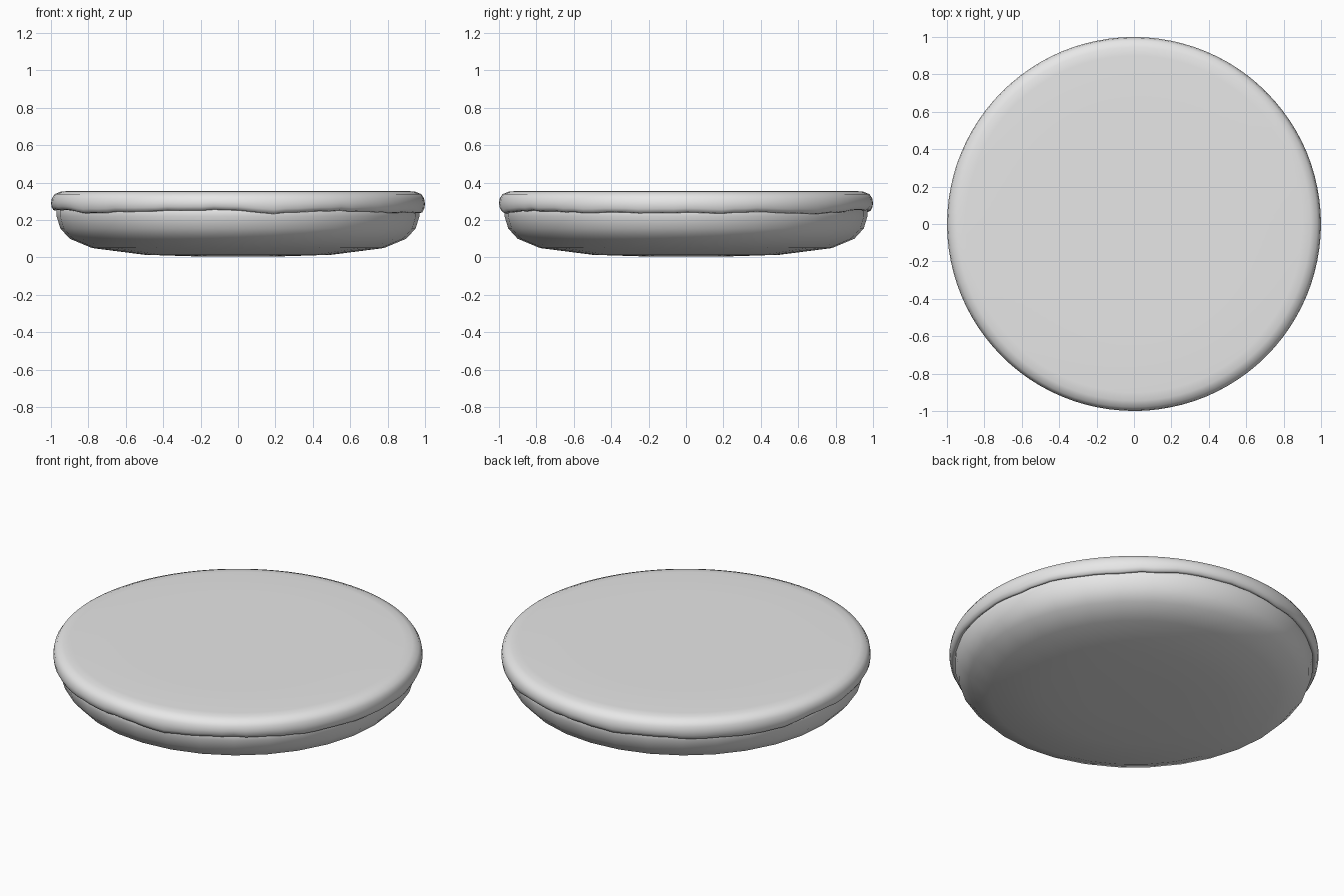
import bpy, bmesh, math, random

if "Cube" in bpy.data.objects:
    bpy.data.objects.remove(bpy.data.objects["Cube"])

random.seed(4)
grey = bpy.data.materials.new("plain grey")
grey.diffuse_color = (0.8, 0.8, 0.8, 1)
grey.use_nodes = True
grey.node_tree.nodes["Principled BSDF"].inputs["Base Color"].default_value = grey.diffuse_color


def lathe(name, profile, sides, wobble=None):
    """Spin (radius, z) points round z; profile starts and ends on the axis."""
    bm = bmesh.new()
    rings = []
    for i, (r, z) in enumerate(profile):
        if r == 0:
            rings.append([bm.verts.new((0, 0, z))] * sides)
            continue
        ring = []
        for k in range(sides):
            a = 2 * math.pi * k / sides
            dr, dz = wobble(i, k) if wobble else (0, 0)
            ring.append(bm.verts.new(((r + dr) * math.cos(a), (r + dr) * math.sin(a), z + dz)))
        rings.append(ring)
    for low, high in zip(rings, rings[1:]):
        for k in range(sides):
            n = (k + 1) % sides
            quad = list(dict.fromkeys((low[k], low[n], high[n], high[k])))
            bm.faces.new(quad)
    bmesh.ops.recalc_face_normals(bm, faces=bm.faces)
    mesh = bpy.data.meshes.new(name)
    bm.to_mesh(mesh)
    bm.free()
    obj = bpy.data.objects.new(name, mesh)
    bpy.context.collection.objects.link(obj)
    mesh.materials.append(grey)
    for p in mesh.polygons:
        p.use_smooth = True
    return obj


# Rounded shallow base
lathe("base", [(0, 0.005), (0.25, 0.006), (0.5, 0.014), (0.78, 0.05), (0.90, 0.10),
               (0.95, 0.155), (0.97, 0.22), (0.97, 0.27), (0.93, 0.30), (0, 0.31)], 32)

# Irregular drips along the lower edge of the topping
SIDES = 96
knots = [random.uniform(-0.012, 0.012) for _ in range(SIDES // 3)]
drip = []
for k in range(SIDES):
    j, t = divmod(k, 3)
    a, b = knots[j], knots[(j + 1) % len(knots)]
    drip.append(a + (b - a) * t / 3 + random.uniform(-0.003, 0.003))


def ragged(i, k):
    weight = (0, 0, 0, 0, 0, 0.1, 0.4, 0.8, 1, 1, 0.6, 0)[i]
    return -0.15 * abs(drip[k]) * weight, drip[k] * weight


# Flat topping with a rolled rim and ragged lower edge
lathe("topping", [(0, 0.354), (0.60, 0.355), (0.90, 0.355), (0.945, 0.352), (0.98, 0.338),
                  (0.995, 0.315), (1.0, 0.288), (0.997, 0.265), (0.988, 0.248), (0.976, 0.244),
                  (0.962, 0.254), (0, 0.30)], SIDES, ragged)
